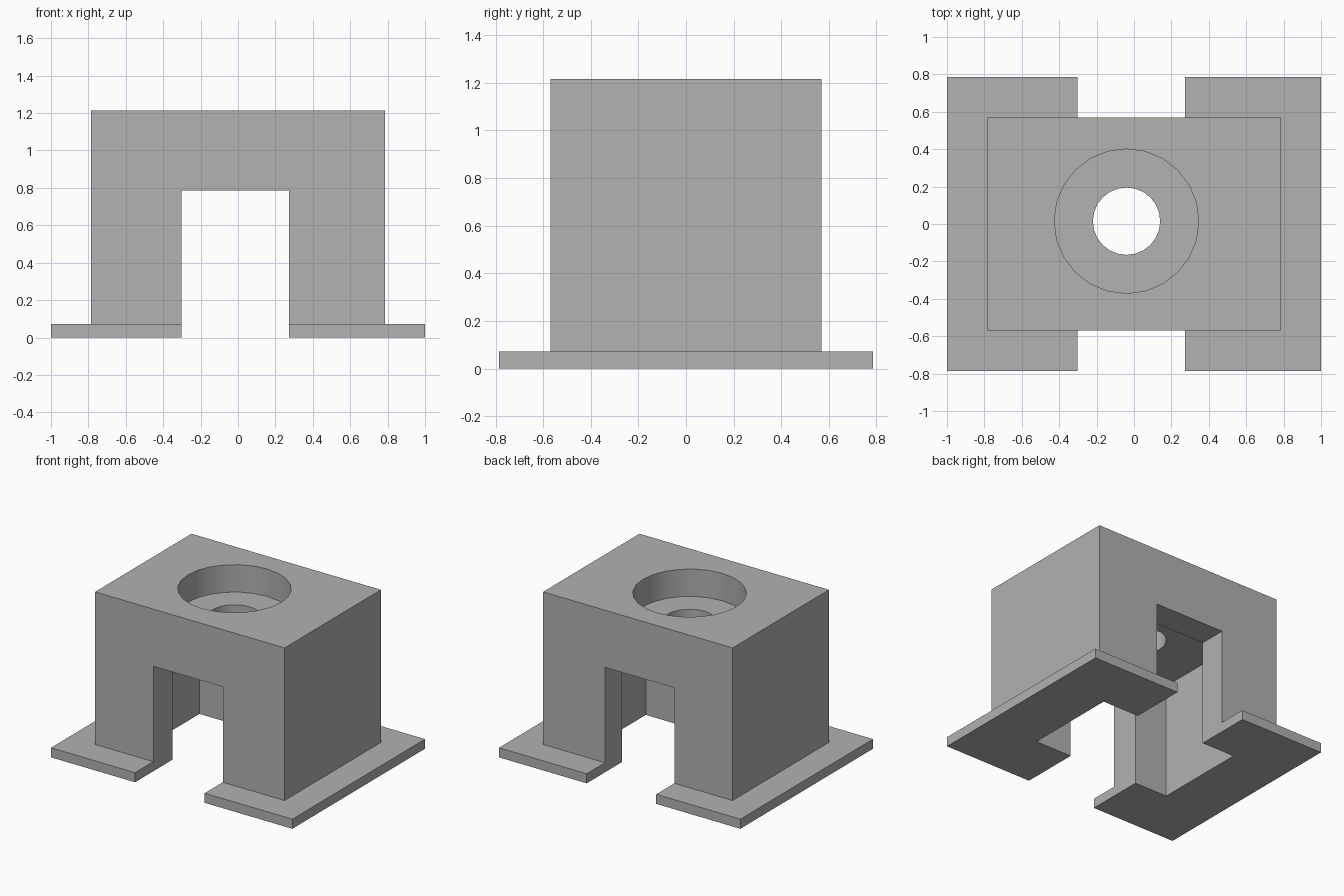
import bpy
import math
from mathutils import Vector

old = bpy.data.objects.get("Cube")
if old:
    bpy.data.objects.remove(old, do_unlink=True)

# Single plain grey
grey = bpy.data.materials.new("plain grey")
grey.use_nodes = True
colour = (0.445, 0.445, 0.445, 1)
grey.diffuse_color = colour
grey.node_tree.nodes["Principled BSDF"].inputs["Base Color"].default_value = colour


def box(name, low, high):
    low, high = Vector(low), Vector(high)
    bpy.ops.mesh.primitive_cube_add(size=1, location=(low + high) / 2)
    ob = bpy.context.object
    ob.name = name
    ob.scale = high - low
    bpy.ops.object.transform_apply(location=True, rotation=True, scale=True)
    ob.data.materials.append(grey)
    return ob


def bore(name, radius, low, high):
    bpy.ops.mesh.primitive_cylinder_add(
        vertices=24, radius=radius, depth=high - low,
        location=(-0.04, 0.015, (low + high) / 2))
    ob = bpy.context.object
    ob.name = name
    ob.data.materials.append(grey)
    return ob


def combine(target, tool, operation):
    tool.hide_render = True
    mod = target.modifiers.new(tool.name, 'BOOLEAN')
    mod.operation = operation
    mod.solver = 'EXACT'
    mod.object = tool
    bpy.context.view_layer.objects.active = target
    bpy.ops.object.modifier_apply(modifier=mod.name)
    bpy.data.objects.remove(tool, do_unlink=True)


# Foot plate joined to the tall block
bracket = box("bracket_body", (-1, -0.785, 0), (1, 0.785, 0.072))
combine(bracket, box("block", (-0.785, -0.57, 0.04), (0.785, 0.57, 1.215)), 'UNION')

# Through slot, wider inner pocket, counterbore and screw hole
cutters = [
    box("slot", (-0.303, -1, -0.2), (0.273, 1, 0.787)),
    box("pocket", (-0.575, -0.345, -0.2), (0.575, 0.365, 0.863)),
    bore("counterbore", 0.386, 1.01, 1.4),
    bore("screw_hole", 0.18, 0.7, 1.3),
]
for cutter in cutters:
    combine(bracket, cutter, 'DIFFERENCE')

# Smooth bores, crisp edges elsewhere
bpy.ops.object.select_all(action='DESELECT')
bracket.select_set(True)
bpy.context.view_layer.objects.active = bracket
bpy.ops.object.shade_smooth_by_angle(angle=math.radians(30))
